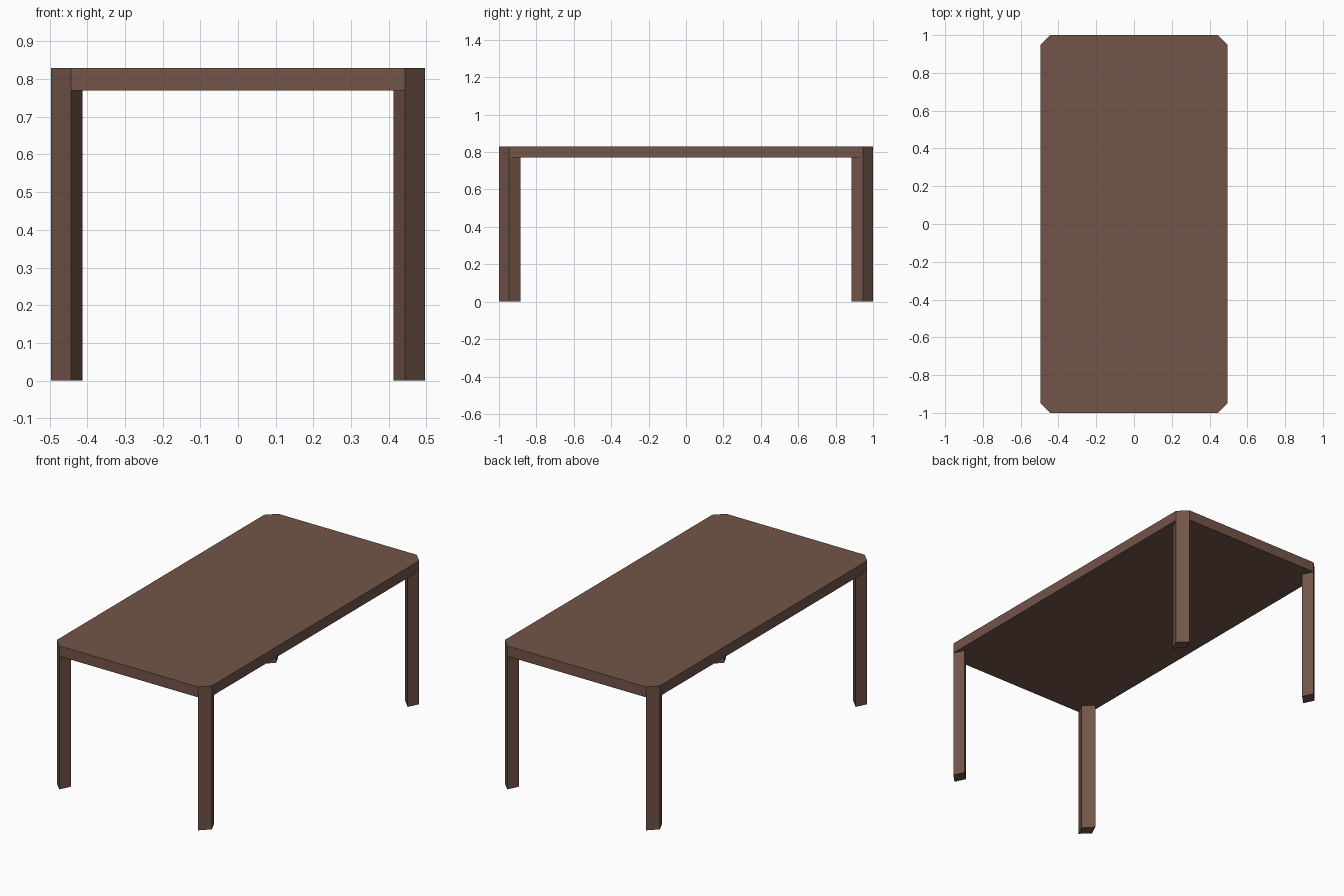
import bpy, bmesh

if "Cube" in bpy.data.objects:
    bpy.data.objects.remove(bpy.data.objects["Cube"])

HX, HY = 0.496, 1.0      # half width and half length
CUT = 0.053              # corner chamfer
TOP, UNDER = 0.83, 0.77  # heights of the table top's two faces

wood = bpy.data.materials.new("brown_wood")
wood.diffuse_color = (0.17, 0.09, 0.065, 1)
wood.use_nodes = True
wood.node_tree.nodes["Principled BSDF"].inputs["Base Color"].default_value = wood.diffuse_color


def prism(name, outline, z0, z1):
    """Extrude a flat outline from z0 up to z1."""
    bm = bmesh.new()
    face = bm.faces.new([bm.verts.new((x, y, z0)) for x, y in outline])
    ext = bmesh.ops.extrude_face_region(bm, geom=[face], use_keep_orig=True)
    verts = [g for g in ext["geom"] if isinstance(g, bmesh.types.BMVert)]
    bmesh.ops.translate(bm, verts=verts, vec=(0, 0, z1 - z0))
    bmesh.ops.recalc_face_normals(bm, faces=bm.faces)
    mesh = bpy.data.meshes.new(name)
    bm.to_mesh(mesh)
    bm.free()
    mesh.materials.append(wood)
    obj = bpy.data.objects.new(name, mesh)
    bpy.context.collection.objects.link(obj)
    return obj


# Table top: rectangle with clipped corners
a, b = HX - CUT, HY - CUT
prism("table_top", [(a, -HY), (HX, -b), (HX, b), (a, HY),
                    (-a, HY), (-HX, b), (-HX, -b), (-a, -HY)], UNDER, TOP)

# Legs: slanted blocks whose outer face is flush with the clipped corner
DX, DY = 0.03, 0.062     # inward run of the leg's side faces
leg = [(a, HY), (HX, b), (HX - DX, b - DY), (a - DX, HY - DY)]
for side, sx in (("left", -1), ("right", 1)):
    for end, sy in (("front", -1), ("back", 1)):
        prism(f"{end}_{side}_leg", [(x * sx, y * sy) for x, y in leg], 0, UNDER)
